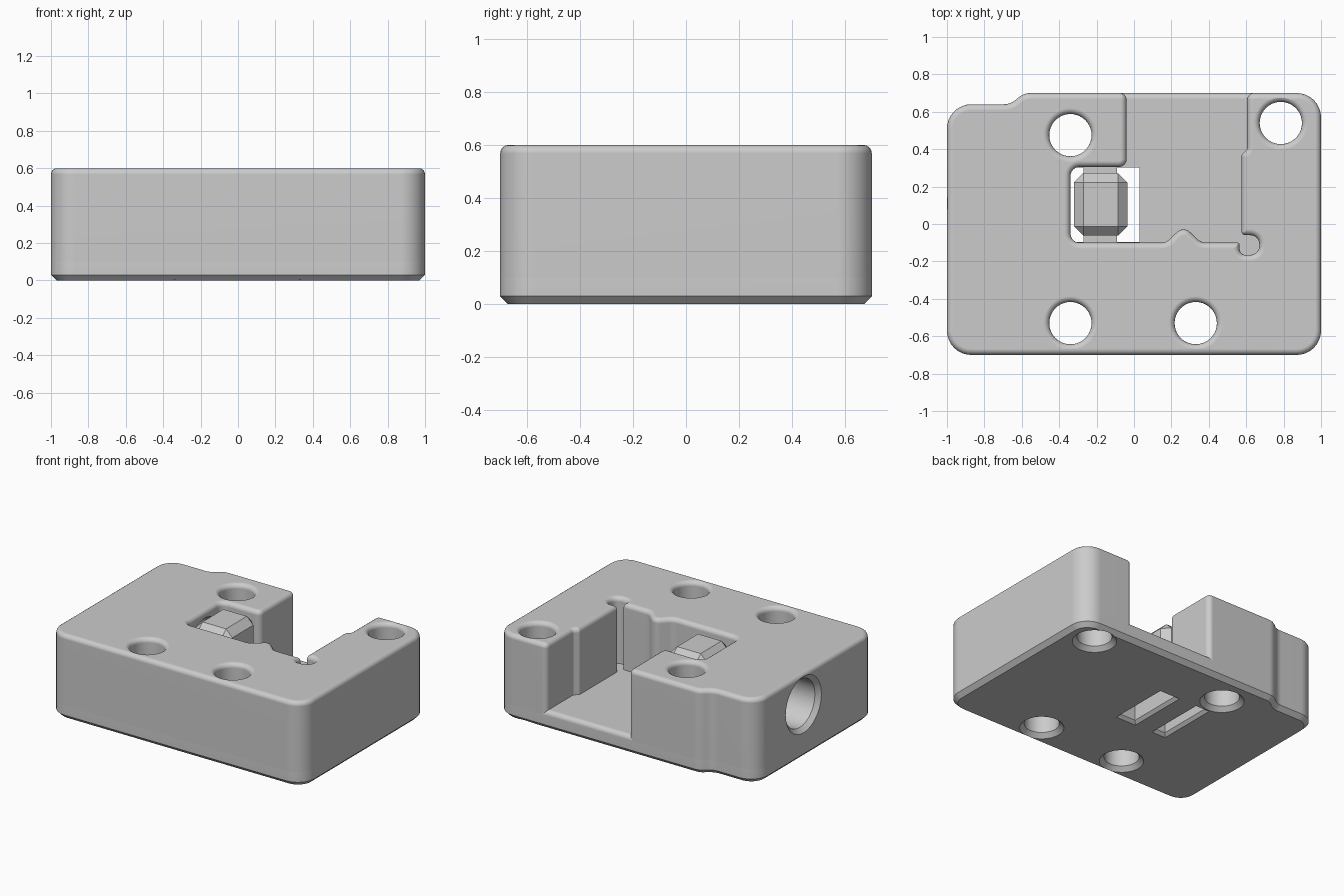
import bpy, bmesh
from math import pi, sin, cos, tan
from mathutils import Vector, Matrix

cube = bpy.data.objects.get("Cube")
if cube:
    bpy.data.objects.remove(cube, do_unlink=True)

grey = bpy.data.materials.new("light_grey")
grey.use_nodes = True
COLOUR = (0.6, 0.6, 0.6, 1)
grey.diffuse_color = COLOUR
grey.node_tree.nodes["Principled BSDF"].inputs["Base Color"].default_value = COLOUR


def make_object(name, bm):
    bmesh.ops.recalc_face_normals(bm, faces=bm.faces)
    mesh = bpy.data.meshes.new(name)
    bm.to_mesh(mesh)
    bm.free()
    mesh.materials.append(grey)
    obj = bpy.data.objects.new(name, mesh)
    bpy.context.collection.objects.link(obj)
    return obj


def outline(corners, inset, steps=8):
    """Outline of (x, y, radius) corners, moved inwards, with arcs at corners."""
    points = []
    for i, (x, y, r) in enumerate(corners):
        p = Vector((x, y))
        come = (p - Vector(corners[i - 1][:2])).normalized()
        go = (Vector(corners[(i + 1) % len(corners)][:2]) - p).normalized()
        n1, n2 = Vector((-come.y, come.x)), Vector((-go.y, go.x))
        p += (n1 + n2) * inset / (1 + n1.dot(n2))
        outward = come.x * go.y - come.y * go.x > 0
        r = max(r - inset, 0.002) if outward else r + inset
        half = (-come).angle(go) / 2
        centre = p + (go - come).normalized() * r / sin(half)
        start = p - come * r / tan(half) - centre
        sweep = (pi - 2 * half) * (1 if outward else -1)
        for k in range(steps + 1):
            points.append(centre + Matrix.Rotation(sweep * k / steps, 2) @ start)
    return points


def stack(name, rings, matrix=Matrix()):
    """Solid through rings, each a list of 2D points with a height."""
    bm = bmesh.new()
    loops = [[bm.verts.new((p[0], p[1], z)) for p in pts] for pts, z in rings]
    for low, high in zip(loops, loops[1:]):
        for i in range(len(low)):
            bm.faces.new((low[i - 1], low[i], high[i], high[i - 1]))
    bm.faces.new(loops[0][::-1])
    bm.faces.new(loops[-1])
    bm.transform(matrix)
    return make_object(name, bm)


def circle(r, sides=40):
    return [(r * cos(2 * pi * i / sides), r * sin(2 * pi * i / sides)) for i in range(sides)]


def rectangle(hx, hy):
    return [(-hx, -hy), (hx, -hy), (hx, hy), (-hx, hy)]


def fillet(steps=4):
    """Inset and drop of points along a rounded top edge."""
    angles = [pi / 2 * k / steps for k in range(steps + 1)]
    return [(LIP * (1 - cos(a)), LIP * (1 - sin(a))) for a in angles]


def activate(obj):
    bpy.ops.object.select_all(action='DESELECT')
    obj.select_set(True)
    bpy.context.view_layer.objects.active = obj


def cut(obj, cutters):
    activate(obj)
    for c in cutters:
        mod = obj.modifiers.new("cut", 'BOOLEAN')
        mod.operation, mod.solver, mod.object = 'DIFFERENCE', 'EXACT', c
        bpy.ops.object.modifier_apply(modifier=mod.name)


# Outer edge, and the pocket that opens to the back
OUTER = [(-0.59, 0.7, 0.1), (-0.66, 0.64, 0.1), (-1, 0.64, 0.13),
         (-1, -0.7, 0.13), (1, -0.7, 0.13), (1, 0.7, 0.13)]
POCKET = [(0.605, 0.7, 0.035), (0.605, 0.4, 0.02), (0.575, 0.37, 0.02),
          (0.575, -0.06, 0.02), (0.67, -0.06, 0.048), (0.67, -0.165, 0.048),
          (0.565, -0.165, 0.03), (0.565, -0.1, 0.01), (0.36, -0.1, 0.06),
          (0.265, -0.01, 0.05), (0.17, -0.1, 0.06), (-0.34, -0.1, 0.05),
          (-0.34, 0.305, 0.05), (-0.04, 0.305, 0.04), (-0.04, 0.7, 0.035)]
FLOOR, HEIGHT, LIP = 0.13, 0.6, 0.032
SEAM = FLOOR - LIP

# Walls stand on the base plate; both have rounded top edges
walls = stack("housing_walls", [(outline(OUTER + POCKET, 0), SEAM)] +
              [(outline(OUTER + POCKET, i), HEIGHT - d) for i, d in fillet()])
base = stack("base_plate", [(outline(OUTER, 0.03), 0), (outline(OUTER, 0), 0.03)] +
             [(outline(OUTER, i), FLOOR - d) for i, d in fillet()])

# Screw holes, chamfered below and rounded above
R = 0.113
hole_rings = [(circle(R + 0.04), -0.01), (circle(R), 0.03)]
hole_rings += [(circle(R + i), HEIGHT - d) for i, d in fillet()]
hole_rings.append((circle(R + LIP), HEIGHT + 0.05))
holes = [stack("hole_cutter", hole_rings, Matrix.Translation((x, y, 0)))
         for x, y in ((-0.34, -0.53), (0.33, -0.53), (-0.34, 0.475), (0.785, 0.54))]

# Side bore with a countersunk mouth, running into the pocket
bore = stack("bore_cutter", [(circle(0.21), -0.01), (circle(0.17), 0.03), (circle(0.17), 0.69)],
             Matrix.Translation((-1, 0.11, 0.38)) @ Matrix.Rotation(pi / 2, 4, 'Y'))

# Floor slots on both sides of the bridge
slots = []
for x0, x1 in ((-0.34, -0.27), (-0.09, 0.03)):
    w, d = (x1 - x0) / 2, 0.2
    slots.append(stack("slot_cutter", [(rectangle(w + 0.03, d + 0.03), -0.01),
                                       (rectangle(w, d), 0.02), (rectangle(w, d), 0.2)],
                       Matrix.Translation(((x0 + x1) / 2, 0.103, 0))))

cut(walls, holes + [bore])
cut(base, holes + slots)
for c in holes + slots + [bore]:
    bpy.data.objects.remove(c, do_unlink=True)


# Faceted button on a short stem above the bridge
def block(name, size, centre, chamfer=0):
    bm = bmesh.new()
    bmesh.ops.create_cube(bm, size=1)
    bm.transform(Matrix.Translation(centre) @ Matrix.Diagonal((*size, 1)))
    if chamfer:
        bmesh.ops.bevel(bm, geom=bm.edges[:], offset=chamfer, segments=1, affect='EDGES')
    return make_object(name, bm)


block("button", (0.285, 0.335, 0.4), (-0.178, 0.105, 0.39), 0.05)
block("button_stem", (0.18, 0.24, 0.14), (-0.18, 0.105, 0.16))

# Smooth fillets with clean flat faces
for obj in (walls, base):
    activate(obj)
    bpy.ops.object.shade_smooth_by_angle(angle=pi / 6)
    mod = obj.modifiers.new("flat_faces", 'WEIGHTED_NORMAL')
    mod.keep_sharp = True
